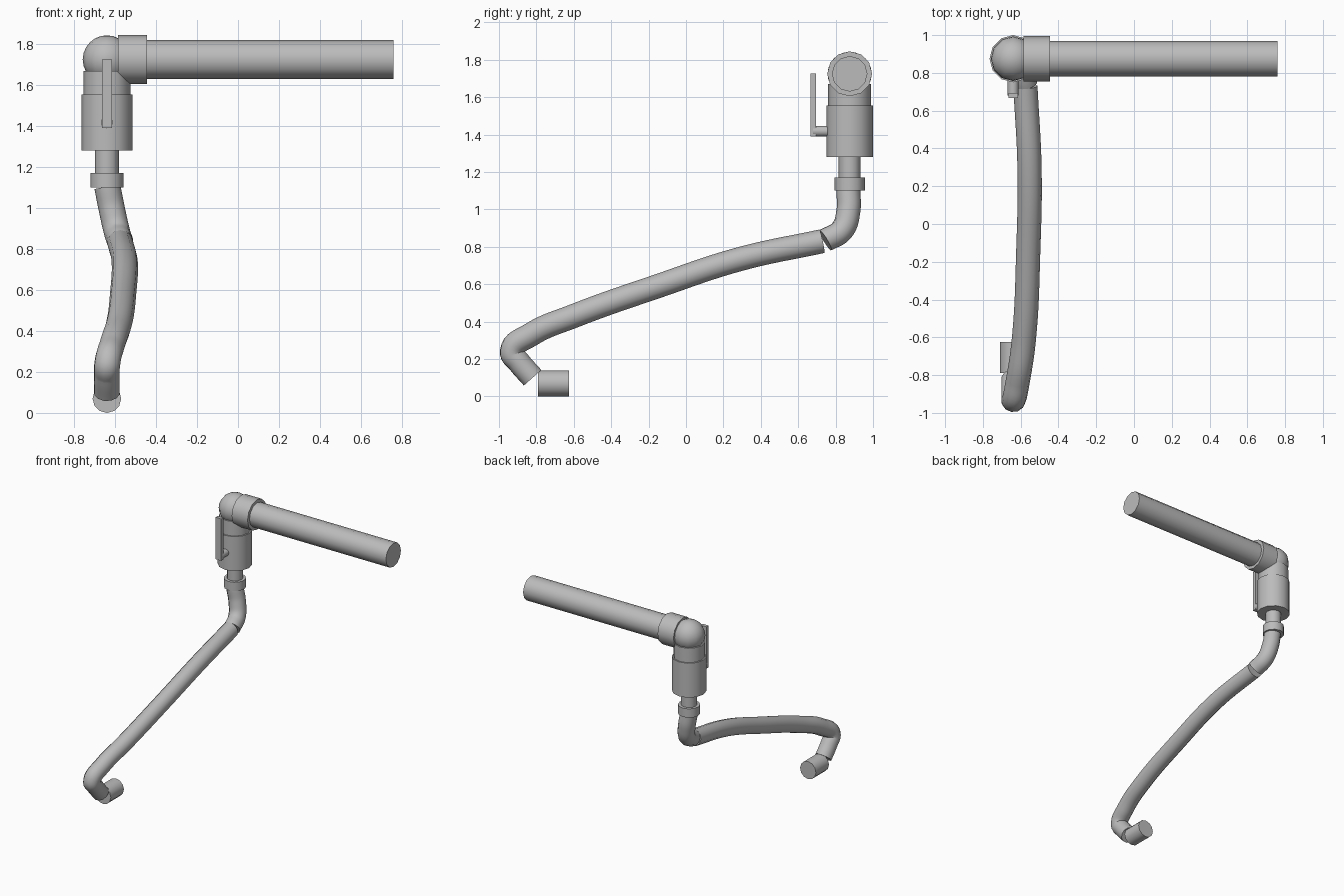
import bpy
import math
from mathutils import Vector

if "Cube" in bpy.data.objects:
    bpy.data.objects.remove(bpy.data.objects["Cube"], do_unlink=True)

# Single plain grey material
grey = bpy.data.materials.new("plain grey")
grey.use_nodes = True
colour = (0.5, 0.5, 0.5, 1)
grey.diffuse_color = colour
grey.node_tree.nodes["Principled BSDF"].inputs["Base Color"].default_value = colour

SIDES = 12
VALVE_X, VALVE_Y, PIPE_Z = -0.64, 0.875, 1.725


def finish(name):
    obj = bpy.context.object
    obj.name = name
    obj.data.materials.clear()
    obj.data.materials.append(grey)
    bpy.ops.object.shade_smooth_by_angle(angle=math.radians(40))
    return obj


def rod(name, start, end, radius, sides=SIDES):
    a, b = Vector(start), Vector(end)
    axis = b - a
    bpy.ops.mesh.primitive_cylinder_add(
        vertices=sides, radius=radius, depth=axis.length, location=(a + b) / 2,
        rotation=axis.to_track_quat('Z', 'Y').to_euler())
    return finish(name)


def upright(name, low, high, radius):
    return rod(name, (VALVE_X, VALVE_Y, low), (VALVE_X, VALVE_Y, high), radius)


def tube(name, points, radius):
    curve = bpy.data.curves.new(name, 'CURVE')
    curve.dimensions = '3D'
    curve.bevel_depth = radius
    curve.bevel_resolution = 4
    curve.resolution_u = 8
    curve.use_fill_caps = True
    spline = curve.splines.new('BEZIER')
    spline.bezier_points.add(len(points) - 1)
    for knot, co in zip(spline.bezier_points, points):
        knot.co = co
        knot.handle_left_type = knot.handle_right_type = 'AUTO'
    obj = bpy.data.objects.new(name, curve)
    bpy.context.collection.objects.link(obj)
    bpy.ops.object.select_all(action='DESELECT')
    obj.select_set(True)
    bpy.context.view_layer.objects.active = obj
    bpy.ops.object.convert(target='MESH')
    return finish(name)


# Horizontal supply pipe and its collar
rod("supply_pipe", (-0.5, VALVE_Y, PIPE_Z), (0.76, VALVE_Y, PIPE_Z), 0.095)
rod("pipe_collar", (-0.585, VALVE_Y, PIPE_Z), (-0.445, VALVE_Y, PIPE_Z), 0.12)

# Rounded elbow
bpy.ops.mesh.primitive_uv_sphere_add(segments=SIDES, ring_count=SIDES, radius=0.118,
                                     location=(VALVE_X, VALVE_Y, PIPE_Z))
finish("elbow_ball")
upright("elbow_neck", 1.55, 1.67, 0.115)

# Valve body and outlet below it
upright("valve_body", 1.28, 1.555, 0.125)
upright("outlet_stem", 1.16, 1.29, 0.0585)
upright("outlet_collar", 1.10, 1.17, 0.081)

# Valve lever with its pivot
rod("lever_pivot", (VALVE_X, 0.68, 1.418), (VALVE_X, 0.78, 1.418), 0.029)
bpy.ops.mesh.primitive_cube_add(size=1, location=(VALVE_X, 0.68, 1.558))
bpy.context.object.scale = (0.05, 0.028, 0.335)
finish("lever_handle")

# Short bent tube under the valve
tube("upper_hose", [(-0.638, 0.868, 1.105), (-0.615, 0.868, 0.99),
                    (-0.592, 0.833, 0.888), (-0.575, 0.745, 0.835)], 0.064)

# Long hose running forward and down, hooked at its end
tube("long_hose", [(-0.575, 0.728, 0.83), (-0.553, 0.29, 0.735),
                   (-0.56, -0.15, 0.59), (-0.582, -0.6, 0.43),
                   (-0.615, -0.83, 0.33), (-0.638, -0.932, 0.24),
                   (-0.64, -0.895, 0.185), (-0.64, -0.82, 0.1)], 0.064)

# Nozzle lying at the hose end
rod("nozzle", (-0.64, -0.79, 0.07), (-0.64, -0.625, 0.07), 0.07)
